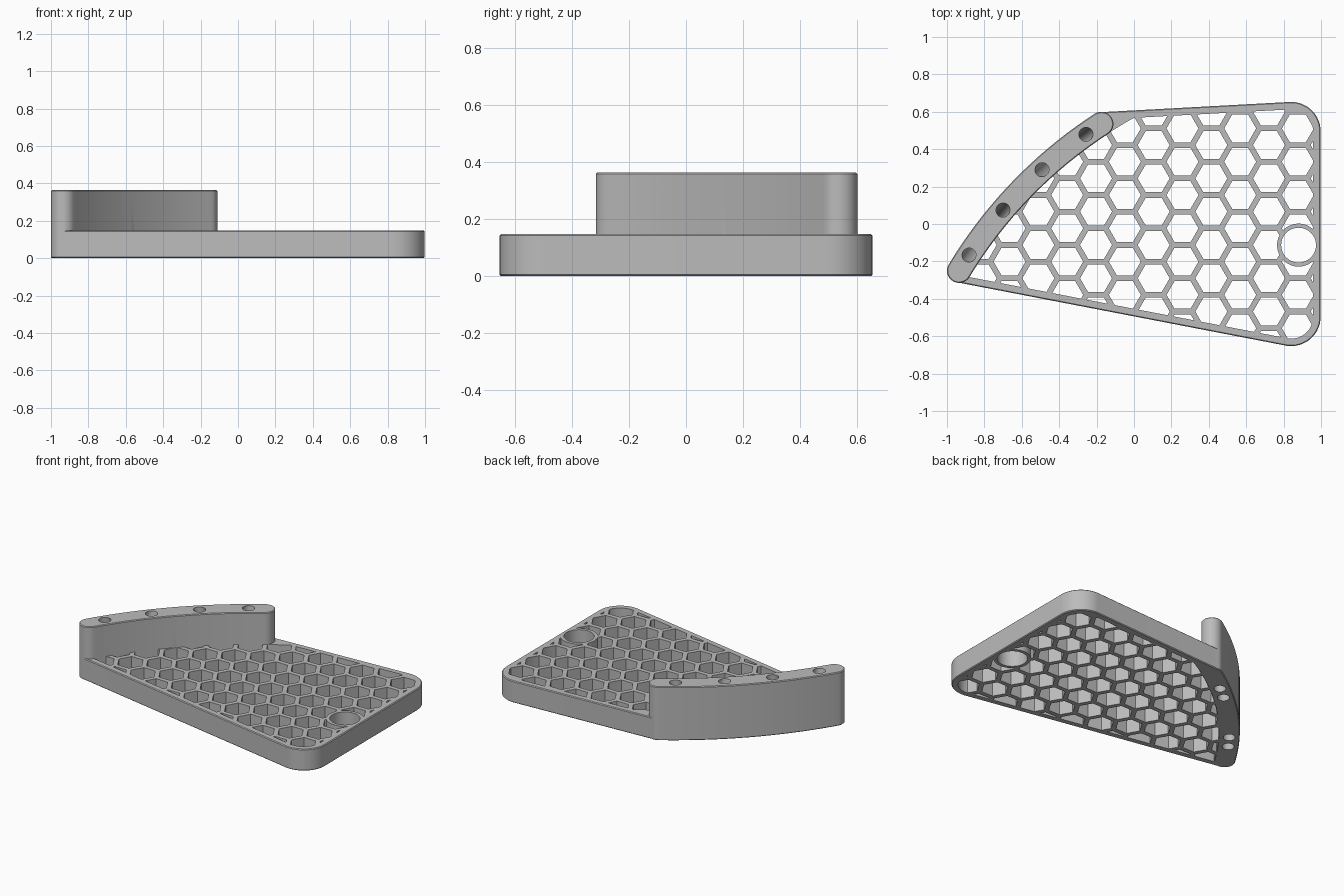
import bpy, bmesh, math
from mathutils import Vector
from mathutils.geometry import convex_hull_2d

if "Cube" in bpy.data.objects:
    bpy.data.objects.remove(bpy.data.objects["Cube"], do_unlink=True)

PLATE_H, WALL_H = 0.147, 0.363
HALF_W = 0.065                       # half thickness of the curved wall
RIM = 0.042
PITCH, HEX_FLAT = 0.178, 0.148       # honeycomb spacing and cell size

# Wall centreline: an arc between two end points
end_a, end_b, sag = Vector((-0.935, -0.25)), Vector((-0.175, 0.535)), 0.062
chord = (end_b - end_a).normalized()
normal = Vector((-chord.y, chord.x))
half = (end_b - end_a).length / 2
R = (half ** 2 + sag ** 2) / (2 * sag)
centre = (end_a + end_b) / 2 - normal * (R - sag)
mid_angle = math.atan2(normal.y, normal.x)
sweep = math.asin(half / R)


def on_arc(along, radius=R):
    a = mid_angle - along / R
    return centre + radius * Vector((math.cos(a), math.sin(a)))


def circle(c, r, n=48, start=0.0, turn=math.tau):
    return [Vector(c) + r * Vector((math.cos(start + turn * i / n), math.sin(start + turn * i / n)))
            for i in range(n)]


def arc(radius, n=32):
    return [on_arc(R * sweep * (2 * i / n - 1), radius) for i in range(n + 1)]


def outline(inset):
    """Rounded outer shape of the plate, moved inwards."""
    pts = arc(R + HALF_W - inset)
    for c, r in (((0.84, 0.495), 0.16), ((0.84, -0.495), 0.16), (end_a, HALF_W), (end_b, HALF_W)):
        pts += circle(c, r - inset)
    return [pts[i] for i in convex_hull_2d(pts)]


def prisms(name, shapes, z0, z1, bevel=0.0):
    """One object holding an upright prism for each 2D shape."""
    bm = bmesh.new()
    for pts in shapes:
        face = bm.faces.new([bm.verts.new((p.x, p.y, z0)) for p in pts])
        new = bmesh.ops.extrude_face_region(bm, geom=[face])["geom"]
        bmesh.ops.translate(bm, vec=(0, 0, z1 - z0),
                            verts=[v for v in new if isinstance(v, bmesh.types.BMVert)])
    bmesh.ops.remove_doubles(bm, verts=bm.verts, dist=0.0005)
    bmesh.ops.recalc_face_normals(bm, faces=bm.faces)
    if bevel:
        rims = [e for e in bm.edges if abs(e.verts[0].co.z - e.verts[1].co.z) < 1e-5]
        bmesh.ops.bevel(bm, geom=rims, offset=bevel, segments=1, affect="EDGES")
    mesh = bpy.data.meshes.new(name)
    bm.to_mesh(mesh)
    bm.free()
    ob = bpy.data.objects.new(name, mesh)
    bpy.context.collection.objects.link(ob)
    return ob


def boolean(ob, tool, operation):
    mod = ob.modifiers.new("cut", "BOOLEAN")
    mod.object, mod.operation, mod.solver = tool, operation, "EXACT"
    bpy.context.view_layer.update()
    mesh = bpy.data.meshes.new_from_object(ob.evaluated_get(bpy.context.evaluated_depsgraph_get()))
    ob.modifiers.clear()
    ob.data = mesh
    bpy.data.objects.remove(tool, do_unlink=True)


# Honeycomb cells, clipped by the rim, the wall and the ring
ring_c = Vector((0.88, -0.113))
cells = []
for col in range(-1, 14):
    for row in range(-5, 5):
        c = Vector((0.876 - col * PITCH * math.sqrt(3) / 2,
                    -0.023 + row * PITCH + (col % 2) * PITCH / 2))
        cells.append(circle(c, HEX_FLAT / math.sqrt(3), 6))
honeycomb = prisms("honeycomb_cutter", cells, -0.1, 0.3)
for shape, operation in ((outline(RIM), "INTERSECT"),
                         (circle(centre, R - HALF_W + 0.003, 240), "INTERSECT"),
                         (circle(ring_c, 0.115, 64), "DIFFERENCE")):
    boolean(honeycomb, prisms("clip", [shape], -0.2, 0.4), operation)

# Base plate with honeycomb and round ring opening
tray = prisms("honeycomb_tray", [outline(0.002)], 0, PLATE_H, 0.005)
boolean(tray, honeycomb, "DIFFERENCE")
boolean(tray, prisms("ring_cutter", [circle(ring_c, 0.093, 64)], -0.1, 0.3), "DIFFERENCE")

# Curved wall with rounded ends
a0, a1 = mid_angle + sweep, mid_angle - sweep
wall_pts = (arc(R + HALF_W) + circle(end_b, HALF_W, 20, a1, -math.pi)
            + arc(R - HALF_W)[::-1] + circle(end_a, HALF_W, 20, a0 + math.pi, -math.pi))
boolean(tray, prisms("wall", [wall_pts], 0, WALL_H, 0.005), "UNION")

# Slanted holes through the wall, leaning together in pairs
for side in (-1, 1):
    for top, bottom in ((0.15, 0.245), (0.452, 0.357)):
        p = on_arc(side * top).to_3d() + Vector((0, 0, WALL_H))
        q = on_arc(side * bottom).to_3d()
        axis = p - q
        bpy.ops.mesh.primitive_cylinder_add(vertices=32, radius=0.037, depth=axis.length * 1.4,
                                            location=(p + q) / 2,
                                            rotation=axis.to_track_quat("Z", "Y").to_euler())
        boolean(tray, bpy.context.object, "DIFFERENCE")

# Single grey material
grey = bpy.data.materials.new("grey")
grey.use_nodes = True
grey.diffuse_color = (0.5, 0.5, 0.5, 1)
grey.node_tree.nodes["Principled BSDF"].inputs["Base Color"].default_value = (0.5, 0.5, 0.5, 1)
tray.data.materials.clear()
tray.data.materials.append(grey)
for poly in tray.data.polygons:
    poly.material_index = 0

bpy.ops.object.select_all(action="DESELECT")
tray.select_set(True)
bpy.context.view_layer.objects.active = tray
bpy.ops.object.shade_smooth_by_angle(angle=math.radians(30))
